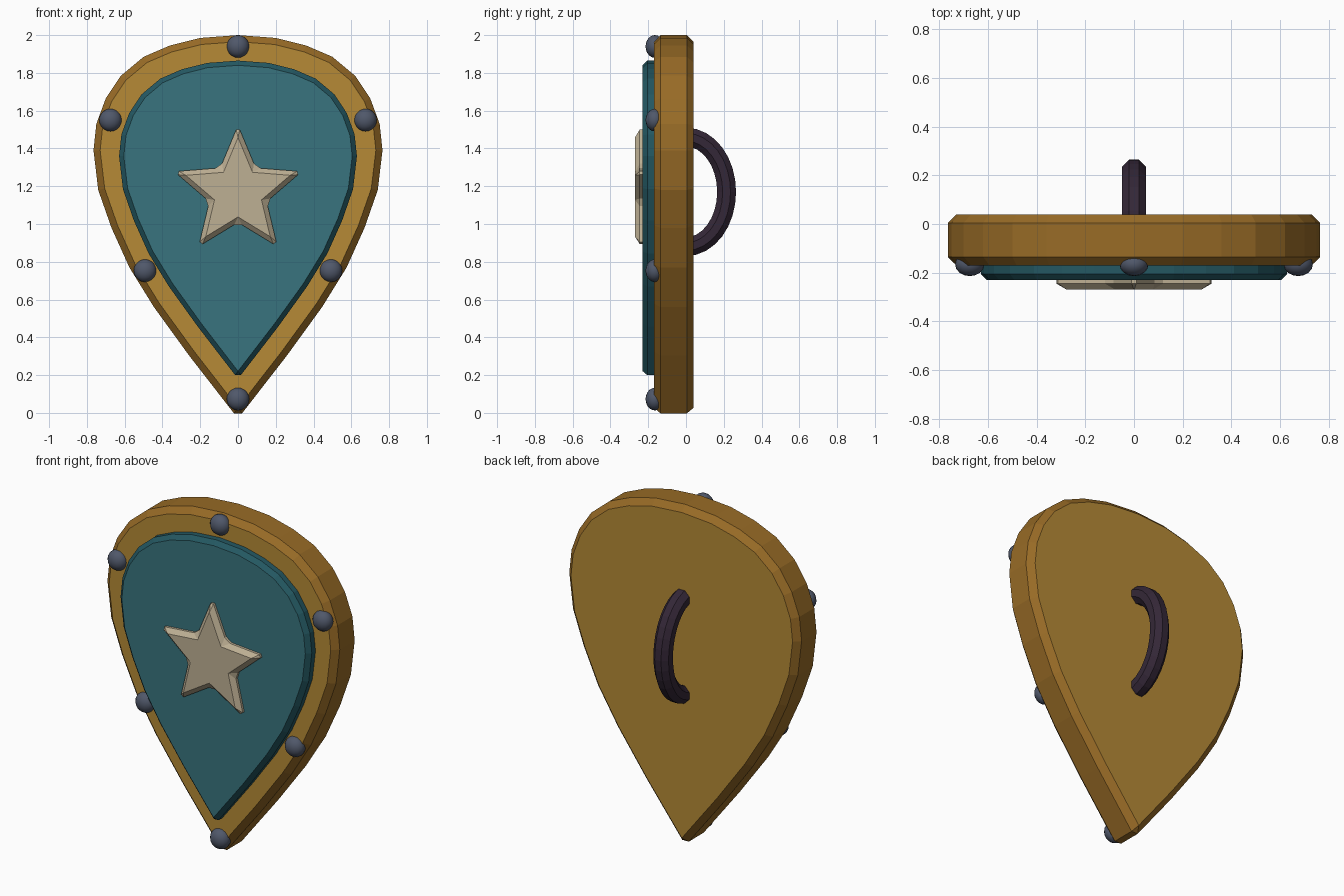
import bpy, bmesh, math
from mathutils import Matrix

if "Cube" in bpy.data.objects:
    bpy.data.objects.remove(bpy.data.objects["Cube"])


def material(name, r, g, b):
    def lin(c):
        c /= 255
        return c / 12.92 if c < 0.04045 else ((c + 0.055) / 1.055) ** 2.4
    m = bpy.data.materials.new(name)
    m.diffuse_color = (lin(r), lin(g), lin(b), 1)
    m.use_nodes = True
    m.node_tree.nodes["Principled BSDF"].inputs["Base Color"].default_value = m.diffuse_color
    return m


gold = material("gold", 182, 138, 54)
bronze = material("bronze", 152, 107, 38)
teal = material("teal", 56, 116, 126)
dark_teal = material("dark_teal", 36, 88, 98)
cream = material("cream", 190, 176, 148)
steel = material("steel", 80, 88, 106)
leather = material("dark_leather", 52, 39, 55)


def finish(bm, name, *mats):
    bmesh.ops.recalc_face_normals(bm, faces=bm.faces)
    me = bpy.data.meshes.new(name)
    bm.to_mesh(me)
    bm.free()
    for m in mats:
        me.materials.append(m)
    ob = bpy.data.objects.new(name, me)
    bpy.context.collection.objects.link(ob)
    return ob


def slab(name, outline, y_front, y_back, bevel, face_mat, edge_mat=None):
    """Extrude an x-z outline along y and chamfer its sharp edges."""
    bm = bmesh.new()
    front = bm.faces.new([bm.verts.new((x, y_front, z)) for x, z in outline])
    ext = bmesh.ops.extrude_face_region(bm, geom=[front], use_keep_orig=True)
    for v in ext["geom"]:
        if isinstance(v, bmesh.types.BMVert):
            v.co.y = y_back
    bmesh.ops.recalc_face_normals(bm, faces=bm.faces)
    sharp = [e for e in bm.edges if e.calc_face_angle(0) > math.radians(30)]
    bmesh.ops.bevel(bm, geom=sharp, offset=bevel, offset_type='OFFSET',
                    segments=1, profile=0.5, affect='EDGES')
    bm.normal_update()
    # broad front and back faces keep the first colour, edges the second
    if edge_mat:
        for f in bm.faces:
            f.material_index = 0 if abs(f.normal.y) > 0.95 else 1
    return finish(bm, name, face_mat, *([edge_mat] if edge_mat else []))


# Teardrop outline, right half from the top down, then mirrored
half = [(0.2, 1.985), (0.36, 1.945), (0.5, 1.885), (0.62, 1.785),
        (0.7, 1.665), (0.75, 1.53), (0.765, 1.39), (0.74, 1.18),
        (0.67, 0.98), (0.575, 0.77), (0.445, 0.56), (0.26, 0.305)]
drop = [(0, 2.0)] + half + [(0, -0.03)] + [(-x, z) for x, z in reversed(half)]

# Shield body and raised panel
slab("shield_body", drop, -0.17, 0.04, 0.035, gold, bronze)
panel = [(x * 0.823, 1.206 + (z - 1.206) * 0.83) for x, z in drop]
slab("front_panel", panel, -0.23, -0.13, 0.025, teal, dark_teal)

# Star emblem
star = []
for i in range(10):
    r = 0.355 if i % 2 == 0 else 0.16
    a = math.pi / 2 - i * math.pi / 5
    star.append((r * math.cos(a), 1.168 + r * math.sin(a)))
slab("star_emblem", star, -0.27, -0.20, 0.025, cream)

# Rivets around the border
for i, (x, z) in enumerate([(0, 1.94), (0.675, 1.55), (-0.675, 1.55),
                            (0.492, 0.753), (-0.492, 0.753), (0, 0.073)]):
    bm = bmesh.new()
    bmesh.ops.create_uvsphere(
        bm, u_segments=16, v_segments=10, radius=0.06,
        matrix=Matrix.Translation((x, -0.165, z)) @ Matrix.Diagonal((1, 0.82, 1, 1)))
    for f in bm.faces:
        f.smooth = True
    finish(bm, f"rivet_{i + 1}", steel)

# Arched handle: an octagonal tube swept along a half ellipse
bm = bmesh.new()
rings = []
for i in range(17):
    t = -math.pi / 2 + math.pi * i / 16
    cy, cz = 0.215 * math.cos(t), 0.29 * math.sin(t)
    ny, nz = math.cos(t) / 0.215, math.sin(t) / 0.29
    n = math.hypot(ny, nz)
    ring = []
    for k in range(8):
        a = (k + 0.5) * math.pi / 4
        out = 0.054 * math.cos(a)
        ring.append(bm.verts.new((0.054 * math.sin(a), cy + out * ny / n,
                                  1.17 + cz + out * nz / n)))
    rings.append(ring)
for p, q in zip(rings, rings[1:]):
    for k in range(8):
        bm.faces.new((p[k], p[(k + 1) % 8], q[(k + 1) % 8], q[k]))
bm.faces.new(rings[0])
bm.faces.new(rings[-1])
finish(bm, "handle", leather)
